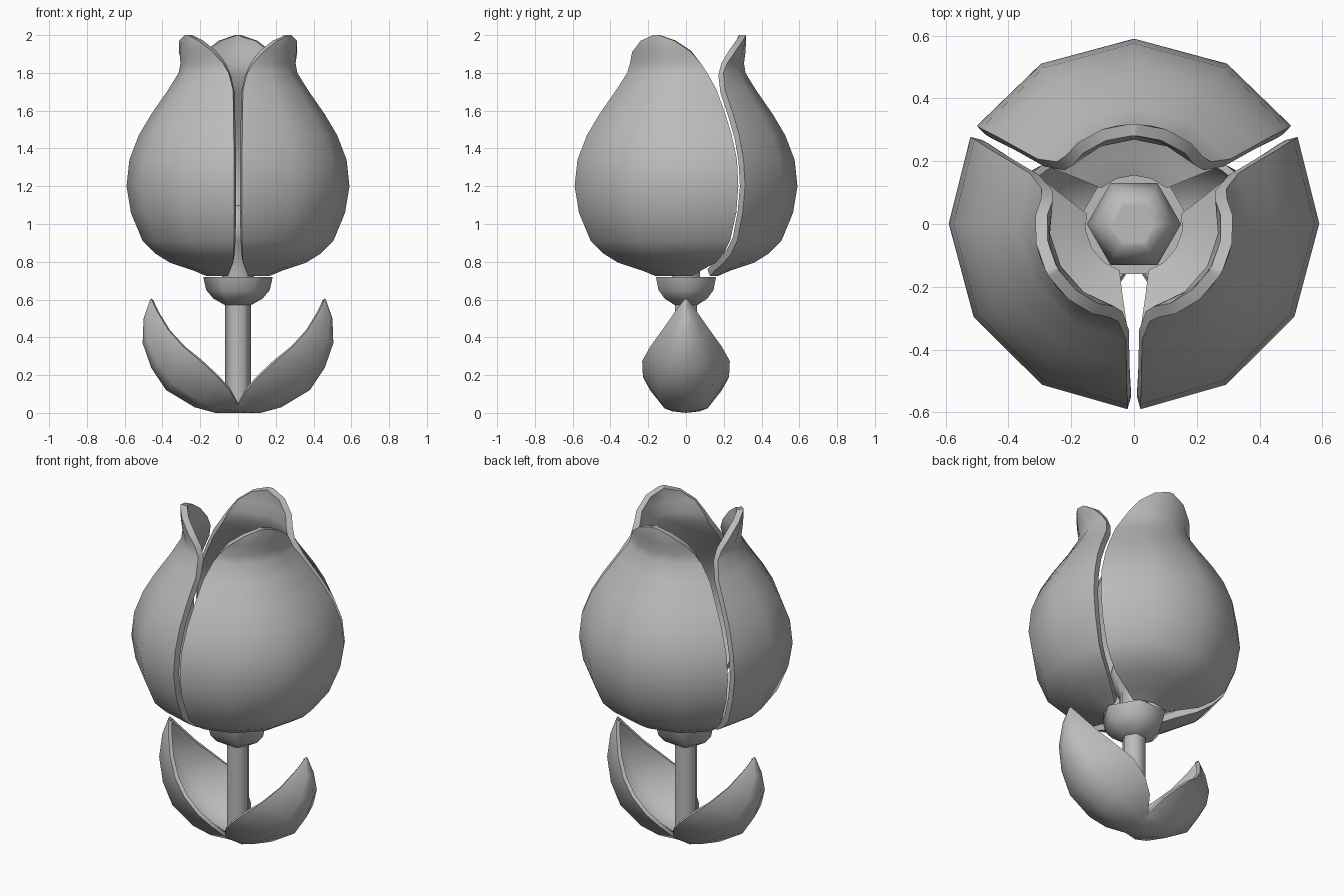
import bpy, bmesh, math

if "Cube" in bpy.data.objects:
    bpy.data.objects.remove(bpy.data.objects["Cube"])

grey = bpy.data.materials.new("soft grey")
grey.diffuse_color = (0.5, 0.5, 0.5, 1)
grey.use_nodes = True
grey.node_tree.nodes["Principled BSDF"].inputs["Base Color"].default_value = grey.diffuse_color


def add_object(name, verts, faces, thickness=0.0, turn=0.0, angle=50):
    mesh = bpy.data.meshes.new(name)
    mesh.from_pydata(verts, [], faces)
    mesh.materials.append(grey)
    obj = bpy.data.objects.new(name, mesh)
    bpy.context.collection.objects.link(obj)
    obj.rotation_euler.z = math.radians(turn)
    bpy.ops.object.select_all(action='DESELECT')
    obj.select_set(True)
    bpy.context.view_layer.objects.active = obj
    if thickness:
        mod = obj.modifiers.new("thickness", 'SOLIDIFY')
        mod.thickness = thickness
        mod.offset = -1
        bpy.ops.object.modifier_apply(modifier=mod.name)
    bpy.ops.object.shade_smooth_by_angle(angle=math.radians(angle))
    return obj


def grid_faces(rows, cols, wrap=False):
    return [(i * cols + j, i * cols + (j + 1) % cols,
             (i + 1) * cols + (j + 1) % cols, (i + 1) * cols + j)
            for i in range(rows - 1) for j in range(cols if wrap else cols - 1)]


def hex_lathe(name, profile):
    verts = [(r * math.cos(math.radians(60 * k)), r * math.sin(math.radians(60 * k)), z)
             for r, z in profile for k in range(6)]
    faces = grid_faces(len(profile), 6, True)
    faces += [tuple(range(5, -1, -1)), tuple(range(len(verts) - 6, len(verts)))]
    return add_object(name, verts, faces, angle=62)


# Petals: radius, height, half angle of each row
petal_rows = [(0.17, 0.725, 42), (0.24, 0.755, 50), (0.36, 0.795, 56), (0.44, 0.845, 57),
              (0.505, 0.91, 57.5), (0.567, 1.06, 58), (0.59, 1.2, 58), (0.575, 1.34, 58),
              (0.525, 1.47, 57.5), (0.46, 1.58, 57), (0.37, 1.71, 56), (0.315, 1.80, 51),
              (0.307, 1.85, 45), (0.315, 1.91, 35), (0.318, 1.97, 19), (0.318, 2.0, 3)]
petal_cols = (-1, -0.52, 0, 0.52, 1)
petal_verts = []
for r, z, half in petal_rows:
    for f in petal_cols:
        a = math.radians(half * f)
        petal_verts.append((r * math.cos(a), r * math.sin(a), z))
for side, turn in (("back", 90), ("left", 210), ("right", 330)):
    add_object(side + "_petal", petal_verts, grid_faces(len(petal_rows), 5), 0.038, turn)

# Leaves: spine x, spine z, edge x, edge z, half width
leaf_rows = [(0, 0, 0, 0.04, 0.12), (0.12, 0, 0.045, 0.12, 0.19),
             (0.23, 0.03, 0.11, 0.19, 0.228), (0.38, 0.12, 0.2, 0.275, 0.232),
             (0.46, 0.24, 0.29, 0.35, 0.19), (0.505, 0.37, 0.37, 0.44, 0.125),
             (0.5, 0.5, 0.43, 0.54, 0.055), (0.465, 0.6, 0.46, 0.605, 0.006)]
leaf_cols = ((-1, 1), (-0.6, 0.2), (0, 0), (0.6, 0.2), (1, 1))
leaf_verts = [(sx + (ex - sx) * t, w * f, sz + (ez - sz) * t)
              for sx, sz, ex, ez, w in leaf_rows for f, t in leaf_cols]
for side, turn in (("right", 0), ("left", 180)):
    add_object(side + "_leaf", leaf_verts, grid_faces(len(leaf_rows), 5), 0.022, turn)

# Stem, flower cup and pistil
hex_lathe("stem", [(0.068, 0.01), (0.068, 0.6)])
hex_lathe("cup", [(0.068, 0.57), (0.13, 0.605), (0.168, 0.65), (0.184, 0.72)])
hex_lathe("pistil", [(0.085, 0.71), (0.085, 0.84), (0.125, 0.9), (0.15, 0.98),
                     (0.125, 1.06), (0.085, 1.1), (0.065, 1.1)])
